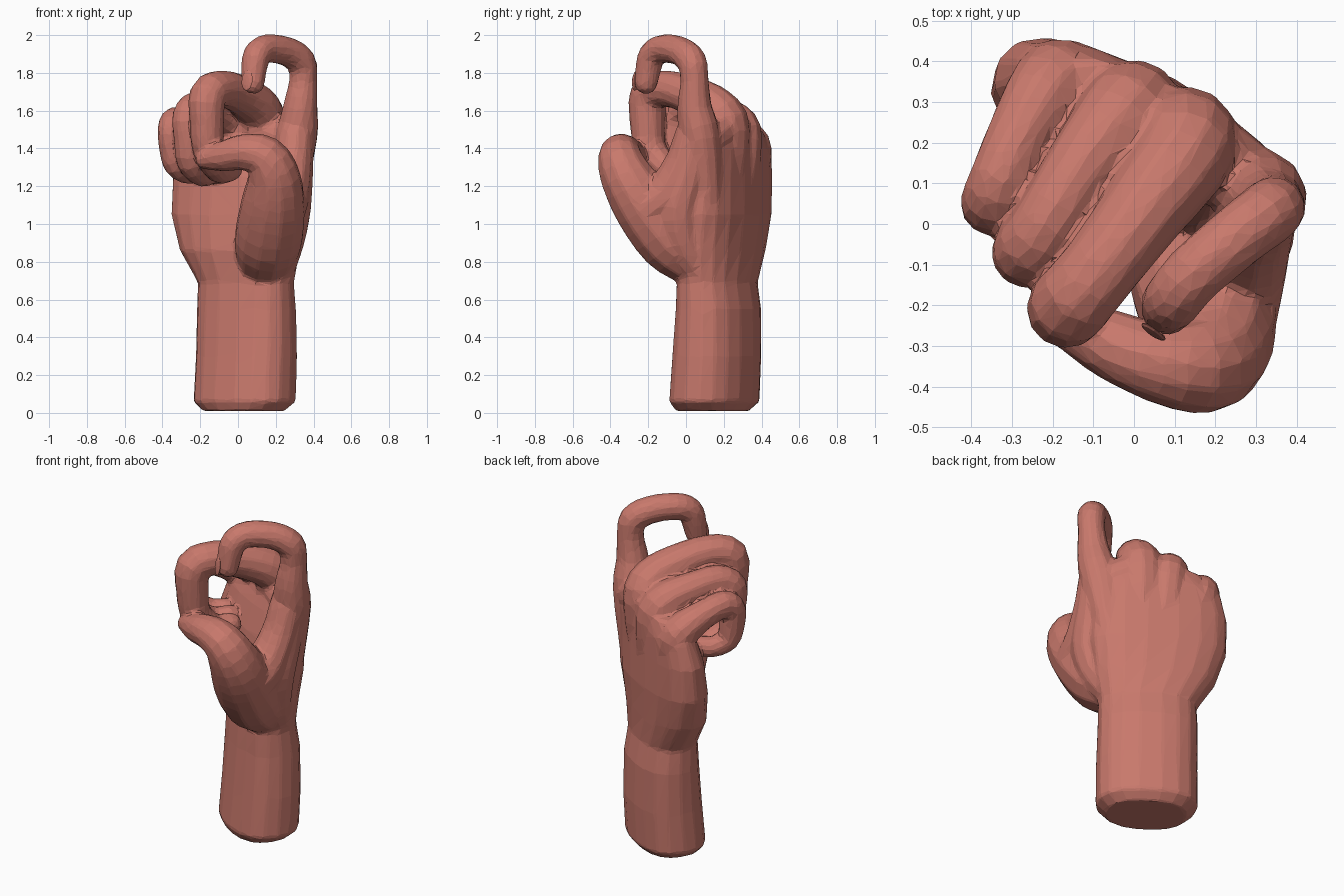
import bpy, bmesh, math
from mathutils import Vector, Matrix

if "Cube" in bpy.data.objects:
    bpy.data.objects.remove(bpy.data.objects["Cube"])

skin = bpy.data.materials.new("warm skin")
skin.use_nodes = True
COLOUR = (0.58, 0.19, 0.15, 1)
skin.diffuse_color = COLOUR
skin.node_tree.nodes["Principled BSDF"].inputs["Base Color"].default_value = COLOUR


def bridge(bm, rings):
    """Skin a list of equal point rings and close both ends."""
    loops = [[bm.verts.new(p) for p in ring] for ring in rings]
    n = len(loops[0])
    for a, b in zip(loops, loops[1:]):
        for i in range(n):
            j = (i + 1) % n
            bm.faces.new((a[i], a[j], b[j], b[i]))
    bm.faces.new(loops[0][::-1])
    bm.faces.new(loops[-1])


def spline(points, steps):
    """Catmull-Rom through points of (x, y, z, radius)."""
    pts = [Vector(p) for p in points]
    pts = [pts[0] * 2 - pts[1]] + pts + [pts[-1] * 2 - pts[-2]]
    out = []
    for a, b, c, d in zip(pts, pts[1:], pts[2:], pts[3:]):
        for k in range(steps):
            t = k / steps
            out.append((b * 2 + (c - a) * t + (a * 2 - b * 5 + c * 4 - d) * t * t
                        + (b * 3 - a - c * 3 + d) * t ** 3) / 2)
    return out + [pts[-2]]


def digit(bm, points, sides=12):
    """Round tapering tube with a domed tip."""
    path = spline(points, 3)
    centres = [p.to_3d() for p in path]
    radii = [p.w for p in path]
    tip, r = centres[-1], radii[-1]
    heading = (tip - centres[-2]).normalized()
    for t in (0.45, 0.75, 0.95):
        centres.append(tip + heading * r * t)
        radii.append(r * math.sqrt(1 - t * t))
    rings, side = [], Vector((0.3, 0.5, 0.8))
    for i, c in enumerate(centres):
        way = (centres[min(i + 1, len(centres) - 1)] - centres[max(i - 1, 0)]).normalized()
        side = (side - way * side.dot(way)).normalized()
        up = way.cross(side)
        rings.append([c + (side * math.cos(a) + up * math.sin(a)) * radii[i]
                      for a in (math.tau * k / sides for k in range(sides))])
    bridge(bm, rings)


def slab(bm, sections, sides=18, power=0.85):
    """Stack of rounded sections: z, centre x, centre y, half width, half depth, turn."""
    rings = []
    for z, x, y, a, b, turn in sections:
        spin = Matrix.Rotation(math.radians(turn), 3, "Z")
        ring = []
        for k in range(sides):
            c, s = math.cos(math.tau * k / sides), math.sin(math.tau * k / sides)
            p = Vector((a * math.copysign(abs(c) ** power, c),
                        b * math.copysign(abs(s) ** power, s), 0))
            ring.append(spin @ p + Vector((x, y, z)))
        rings.append(ring)
    bridge(bm, rings)


def finish(bm, name):
    bmesh.ops.recalc_face_normals(bm, faces=bm.faces)
    mesh = bpy.data.meshes.new(name)
    bm.to_mesh(mesh)
    bm.free()
    mesh.materials.append(skin)
    ob = bpy.data.objects.new(name, mesh)
    bpy.context.collection.objects.link(ob)
    return ob


hand = bmesh.new()

# Forearm, wrist and palm
slab(hand, [
    (0.01, 0.03, 0.14, 0.225, 0.165, -33),
    (0.06, 0.035, 0.15, 0.285, 0.2, -33),
    (0.30, 0.045, 0.163, 0.283, 0.195, -33),
    (0.55, 0.045, 0.172, 0.28, 0.182, -33),
    (0.69, 0.042, 0.165, 0.275, 0.165, -33),
    (0.86, 0.01, 0.18, 0.345, 0.175, -30),
    (1.05, 0.005, 0.205, 0.39, 0.168, -28),
    (1.25, 0.01, 0.22, 0.39, 0.152, -28),
    (1.40, 0.03, 0.235, 0.36, 0.13, -28),
    (1.50, 0.07, 0.23, 0.28, 0.10, -30)])

# Four fingers, each starting inside the palm
INDEX = [(0.26, 0.11, 1.1, 0.09), (0.312, 0.072, 1.46, 0.11), (0.33, 0.045, 1.62, 0.093),
         (0.345, 0.045, 1.76, 0.076), (0.333, 0.03, 1.86, 0.081), (0.255, -0.03, 1.915, 0.078),
         (0.15, -0.12, 1.928, 0.076), (0.1, -0.18, 1.893, 0.074), (0.085, -0.2, 1.82, 0.069),
         (0.08, -0.212, 1.75, 0.063)]
MIDDLE = [(0.12, 0.19, 1.1, 0.1), (0.125, 0.21, 1.49, 0.13), (0.11, 0.155, 1.605, 0.122),
          (0.02, 0.03, 1.68, 0.106), (-0.085, -0.11, 1.717, 0.097), (-0.16, -0.2, 1.68, 0.1),
          (-0.165, -0.205, 1.53, 0.092), (-0.155, -0.185, 1.39, 0.086),
          (-0.1, -0.1, 1.29, 0.076), (-0.04, -0.02, 1.29, 0.065)]
RING = [(0.01, 0.25, 1.1, 0.11), (0.0, 0.285, 1.44, 0.12), (-0.04, 0.25, 1.54, 0.112),
        (-0.135, 0.13, 1.6, 0.092), (-0.215, 0.0, 1.62, 0.086), (-0.262, -0.065, 1.57, 0.088),
        (-0.262, -0.07, 1.45, 0.08), (-0.25, -0.05, 1.33, 0.076),
        (-0.19, 0.03, 1.265, 0.068), (-0.12, 0.09, 1.28, 0.06)]
PINKY = [(-0.13, 0.29, 1.05, 0.11), (-0.17, 0.345, 1.35, 0.11), (-0.21, 0.33, 1.44, 0.102),
         (-0.275, 0.23, 1.51, 0.083), (-0.33, 0.11, 1.545, 0.077), (-0.348, 0.055, 1.5, 0.08),
         (-0.345, 0.05, 1.4, 0.073), (-0.325, 0.065, 1.31, 0.067),
         (-0.26, 0.12, 1.27, 0.06), (-0.2, 0.16, 1.28, 0.053)]
THUMB = [(0.14, 0.06, 0.8, 0.15), (0.16, -0.08, 0.92, 0.182), (0.185, -0.22, 1.1, 0.172),
         (0.19, -0.315, 1.25, 0.142), (0.14, -0.35, 1.355, 0.117), (0.03, -0.33, 1.38, 0.097),
         (-0.08, -0.285, 1.358, 0.082), (-0.17, -0.245, 1.345, 0.057)]
# Flesh filling between thumb and index finger, and along the knuckles
HEEL = [(0.2, 0.07, 0.76, 0.1), (0.235, -0.02, 0.92, 0.12), (0.26, -0.04, 1.1, 0.13),
        (0.285, 0.02, 1.3, 0.115), (0.305, 0.055, 1.5, 0.1)]
WEB = [(0.23, -0.2, 1.08, 0.13), (0.26, -0.1, 1.16, 0.12), (0.29, -0.01, 1.32, 0.105),
       (0.305, 0.04, 1.47, 0.1)]
KNUCKLES = [(0.27, 0.11, 1.44, 0.1), (0.13, 0.2, 1.5, 0.115), (0.0, 0.265, 1.47, 0.11),
            (-0.15, 0.31, 1.38, 0.1)]
for points in (INDEX, MIDDLE, RING, PINKY, THUMB, HEEL, WEB, KNUCKLES):
    digit(hand, points)

# One continuous faceted skin
body = finish(hand, "hand")
remesh = body.modifiers.new("merge", "REMESH")
remesh.mode = "VOXEL"
remesh.voxel_size = 0.011
smooth = body.modifiers.new("soften", "SMOOTH")
smooth.iterations = 7
facet = body.modifiers.new("facet", "DECIMATE")
facet.ratio = 0.045

# Fingernails: thin domed plates
for name, place, facing, size, along in (
        ("index_nail", (0.048, -0.265, 1.76), (-0.55, -0.8, 0.12), (0.036, 0.056), (0, 0, -1)),
        ("thumb_nail", (-0.14, -0.308, 1.372), (-0.35, -0.85, 0.4), (0.038, 0.062),
         (-0.9, 0.35, -0.1))):
    bm = bmesh.new()
    bmesh.ops.create_uvsphere(bm, u_segments=10, v_segments=6, radius=1)
    normal, along = Vector(facing).normalized(), Vector(along)
    along = (along - normal * along.dot(normal)).normalized()
    frame = Matrix((along.cross(normal), along, normal)).transposed().to_4x4()
    frame.translation = place
    bm.transform(frame @ Matrix.Diagonal((size[0], size[1], 0.009, 1)))
    finish(bm, name)
